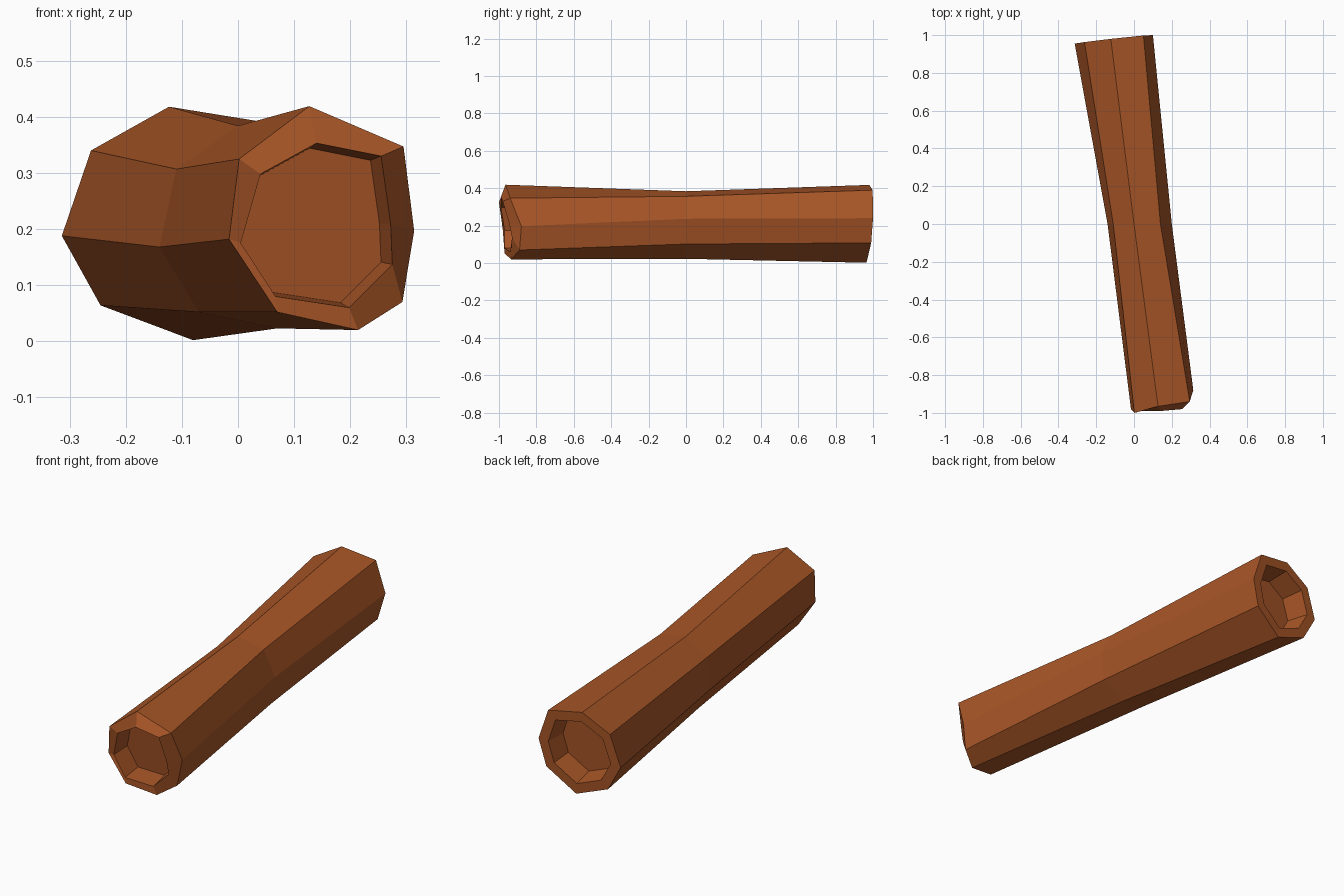
import bpy, bmesh
from mathutils import Vector

bark = bpy.data.materials.new("warm brown wood")
bark.diffuse_color = (0.39, 0.092, 0.02, 1)

# Eight-sided cross-sections, clockwise from the top when seen from the front
front = [(0.127, -0.965, 0.419), (0.295, -0.94, 0.347), (0.314, -0.88, 0.197), (0.293, -0.89, 0.07),
         (0.214, -0.935, 0.02), (0.07, -0.97, 0.052), (-0.016, -0.98, 0.182), (0.002, -1.0, 0.325)]
middle = [(0.0, 0, 0.384), (0.14, 0, 0.357), (0.2, 0, 0.237), (0.18, 0, 0.102),
          (0.07, 0, 0.023), (-0.07, 0, 0.052), (-0.14, 0, 0.168), (-0.11, 0, 0.307)]
back = [(-0.123, 0.98, 0.418), (0.05, 0.998, 0.39), (0.1, 1.0, 0.24), (0.065, 0.99, 0.108),
        (-0.08, 0.965, 0.002), (-0.245, 0.955, 0.064), (-0.314, 0.955, 0.188), (-0.262, 0.963, 0.34)]
# Lip around the front hollow
front_lip = [(0.14, -0.99, 0.353), (0.255, -0.98, 0.33), (0.272, -0.945, 0.21), (0.275, -0.93, 0.137),
             (0.198, -0.94, 0.06), (0.067, -0.97, 0.08), (0.005, -0.97, 0.175), (0.04, -0.99, 0.298)]


def shrink(ring, factor, shift=(0, 0, 0)):
    pts = [Vector(p) for p in ring]
    c = sum(pts, Vector()) / len(pts)
    return [c + (p - c) * factor + Vector(shift) for p in pts]


# Rings run from the front hollow floor, over the bark, to the back hollow floor
back_lip = shrink(back, 0.76)
rings = [shrink(front_lip, 0.94, (-0.013, 0.11, 0)), front_lip, front, middle, back,
         back_lip, shrink(back_lip, 0.9, (0.013, -0.11, 0))]

bm = bmesh.new()
loops = [[bm.verts.new(p) for p in ring] for ring in rings]
for a, b in zip(loops, loops[1:]):
    for i in range(8):
        j = (i + 1) % 8
        bm.faces.new((a[i], a[j], b[j], b[i]))
bm.faces.new(loops[0])
bm.faces.new(loops[-1])
bmesh.ops.recalc_face_normals(bm, faces=bm.faces)

mesh = bpy.data.meshes.new("hollow_log")
bm.to_mesh(mesh)
bm.free()
mesh.materials.append(bark)
log = bpy.data.objects.new("hollow_log", mesh)
bpy.context.collection.objects.link(log)
